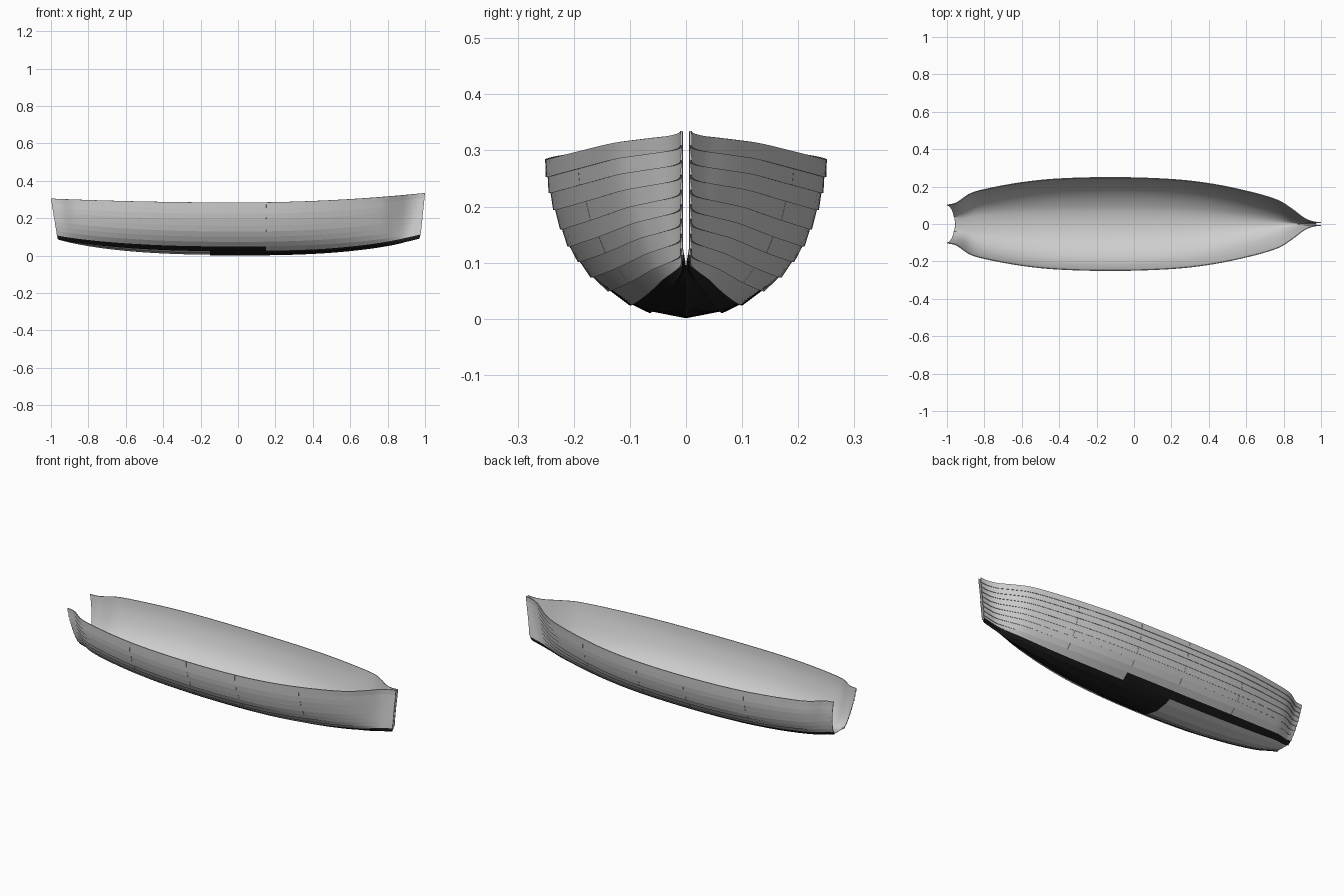
import bpy
import bmesh
from mathutils import Vector

cube = bpy.data.objects.get("Cube")
if cube:
    bpy.data.objects.remove(cube, do_unlink=True)


def make_material(name, value):
    mat = bpy.data.materials.new(name)
    mat.use_nodes = True
    colour = (value, value, value, 1)
    mat.diffuse_color = colour
    mat.node_tree.nodes["Principled BSDF"].inputs["Base Color"].default_value = colour
    return mat


GREY = make_material("pale grey planking", 0.62)
BLACK = make_material("black bottom", 0.012)

# Midship section: half width and height of each plank seam, keel to rail
MID = [(0, .006), (.064, .015), (.098, .028), (.137, .053), (.167, .077), (.189, .104),
       (.207, .131), (.220, .161), (.232, .195), (.240, .225), (.245, .253), (.247, .284)]
ROWS = len(MID) - 1
# Rail half width along the hull, stern to bow
RAIL = [(-1, .10), (-.95, .111), (-.88, .158), (-.8, .183), (-.6, .22), (-.4, .24),
        (-.1, .247), (.2, .237), (.4, .215), (.6, .175), (.77, .125), (.85, .075),
        (.91, .03), (.96, .01), (1, .006)]
STATIONS = 120
LAP, TUCK = .005, .0015     # plank thickness at its lower and upper edge


def rail_width(x):
    """Smooth curve through the rail points."""
    i = max(k for k in range(len(RAIL) - 1) if RAIL[k][0] <= x or k == 0)

    def slope(k):
        a, b = RAIL[max(k - 1, 0)], RAIL[min(k + 1, len(RAIL) - 1)]
        return (b[1] - a[1]) / (b[0] - a[0])
    (x0, y0), (x1, y1) = RAIL[i], RAIL[i + 1]
    d = x1 - x0
    t = (x - x0) / d
    return (y0 * (1 + 2 * t) * (1 - t) ** 2 + slope(i) * d * t * (1 - t) ** 2
            + y1 * t * t * (3 - 2 * t) + slope(i + 1) * d * t * t * (t - 1))


def end_height(j, bow):
    """Height of a seam where it meets the stem or the stern."""
    if bow:
        return .092 + .011 * j if j < 3 else .125 + (j - 3) * .21 / (ROWS - 3)
    return .086 + .003 * j if j < 3 else .11 + (j - 3) * .195 / (ROWS - 3)


def hull_point(j, u):
    bow = u > 0
    h = j / ROWS
    y_mid, z_mid = MID[j]
    z = z_mid + (end_height(j, bow) - z_mid) * abs(u) ** (2.6 - .6 * h)
    f = rail_width(u) / MID[-1][0]
    y = y_mid * f ** (1 + (.5 * (1 - h) if bow else 0))
    if j:
        y = max(y, .006 if j > 2 else .002 * j)
    rake = (.03 if bow else .045) * (1 - h)
    return Vector((u - rake * u * abs(u) ** 5, y, z))


def shell_point(j, u, offset):
    """Point on the hull moved outward by offset."""
    e = .004
    along = hull_point(j, min(u + e, 1)) - hull_point(j, max(u - e, -1))
    up = hull_point(min(j + 1, ROWS), u) - hull_point(max(j - 1, 0), u)
    p = hull_point(j, u) + up.cross(along).normalized() * offset
    p.x = max(-1, min(1, p.x))
    p.y = 0 if j == 0 else max(p.y, .001)
    return p


def finish(bm, name, mat):
    """Turn a half-hull mesh into a mirrored, smooth object."""
    bmesh.ops.recalc_face_normals(bm, faces=bm.faces)
    mesh = bpy.data.meshes.new(name)
    bm.to_mesh(mesh)
    bm.free()
    mesh.materials.append(mat)
    ob = bpy.data.objects.new(name, mesh)
    bpy.context.collection.objects.link(ob)
    mirror = ob.modifiers.new("Mirror", 'MIRROR')
    mirror.use_axis = (False, True, False)
    mirror.merge_threshold = .0003
    bpy.ops.object.select_all(action='DESELECT')
    ob.select_set(True)
    bpy.context.view_layer.objects.active = ob
    bpy.ops.object.shade_smooth_by_angle(angle=.6)


def spans(u0, u1):
    n = max(2, round((u1 - u0) / 2 * STATIONS))
    return [u0 + (u1 - u0) * i / n for i in range(n + 1)]


def plank(name, j, u0, u1, mat, thick=1):
    """Tapered board between two seams, thicker at its lower edge."""
    bm = bmesh.new()
    rings = []
    for u in spans(u0, u1):
        corners = [(j, 0), (j, LAP * thick), (j + 1, TUCK * thick), (j + 1, 0)]
        if j == ROWS - 1:
            corners[2] = (j + 1, LAP * .8)
        rings.append([bm.verts.new(shell_point(k, u, o)) for k, o in corners])
    for a, b in zip(rings, rings[1:]):
        for k in range(4):
            m = (k + 1) % 4
            bm.faces.new((a[k], a[m], b[m], b[k]))
    bm.faces.new(rings[0])
    bm.faces.new(rings[-1])
    finish(bm, name, mat)


# Smooth inner skin
bm = bmesh.new()
grid = [[bm.verts.new(shell_point(j, u, -.0008)) for j in range(ROWS + 1)]
        for u in spans(-1, 1)]
for a, b in zip(grid, grid[1:]):
    for j in range(ROWS):
        bm.faces.new((a[j], a[j + 1], b[j + 1], b[j]))
finish(bm, "inner_skin", GREY)

# Overlapping planks with staggered butt joints
GAP = .0008
for j in range(ROWS):
    if j < 2:
        joints = [-.15]
    elif j == 2:
        joints = [.15]
    else:
        joints = [-.52, .515] if j % 2 else [-.15, .15]
    ends = [-1] + joints + [1]
    for i, (a, b) in enumerate(zip(ends, ends[1:])):
        aft = i == 0
        dark = (j < 2 and not aft) or (j == 2 and aft)
        plank(f"strake_{j + 1}_plank_{i + 1}", j,
              a + (GAP if a > -1 else 0), b - (GAP if b < 1 else 0),
              BLACK if dark else GREY, .4 if j < 2 and aft else 1)
